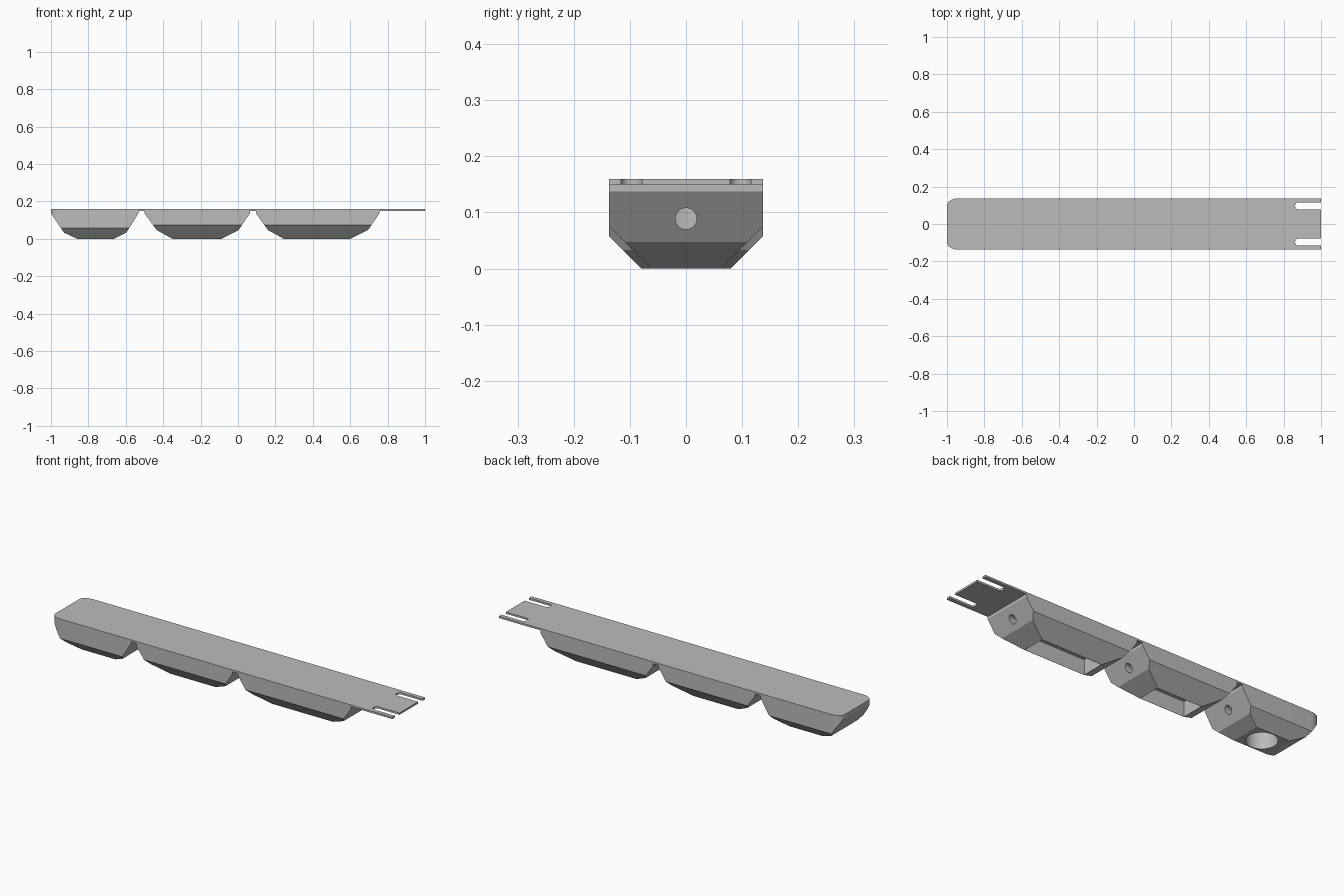
import bpy, bmesh, math
from mathutils import Vector

cube = bpy.data.objects.get("Cube")
if cube:
    bpy.data.objects.remove(cube)

HALF, TOP, PLATE_Z = 0.137, 0.16, 0.15

grey = bpy.data.materials.new("plain grey")
grey.use_nodes = True
grey.diffuse_color = (0.5, 0.5, 0.5, 1)
grey.node_tree.nodes["Principled BSDF"].inputs["Base Color"].default_value = grey.diffuse_color


def make(name, bm):
    bmesh.ops.recalc_face_normals(bm, faces=bm.faces)
    mesh = bpy.data.meshes.new(name)
    bm.to_mesh(mesh)
    bm.free()
    mesh.materials.append(grey)
    ob = bpy.data.objects.new(name, mesh)
    bpy.context.collection.objects.link(ob)
    return ob


def prism(points, offset):
    """Solid made by sweeping a closed outline along the offset."""
    bm = bmesh.new()
    face = bm.faces.new([bm.verts.new(p) for p in points])
    swept = bmesh.ops.extrude_face_region(bm, geom=[face])["geom"]
    verts = [v for v in swept if isinstance(v, bmesh.types.BMVert)]
    bmesh.ops.translate(bm, verts=verts, vec=offset)
    return bm


def slice_off(bm, point, normal):
    """Remove everything beyond a plane and close the cut."""
    bmesh.ops.bisect_plane(bm, geom=bm.verts[:] + bm.edges[:] + bm.faces[:],
                           plane_co=point, plane_no=normal, clear_outer=True)
    bmesh.ops.holes_fill(bm, edges=[e for e in bm.edges if e.is_boundary])


def cut(ob, cutter):
    mod = ob.modifiers.new("cut", "BOOLEAN")
    mod.operation, mod.solver, mod.object = "DIFFERENCE", "EXACT", cutter
    bpy.ops.object.select_all(action="DESELECT")
    bpy.context.view_layer.objects.active = ob
    ob.select_set(True)
    bpy.ops.object.modifier_apply(modifier=mod.name)
    bpy.data.objects.remove(cutter)


def cylinder(radius, start, end):
    axis = Vector(end) - Vector(start)
    bpy.ops.mesh.primitive_cylinder_add(vertices=48, radius=radius, depth=axis.length,
                                        location=(Vector(start) + Vector(end)) / 2)
    ob = bpy.context.object
    ob.rotation_euler = axis.to_track_quat("Z", "Y").to_euler()
    ob.hide_render = True
    bpy.context.view_layer.update()
    return ob


def box(x0, x1, y, z0, z1):
    ob = make("pocket_cutter", prism([(x0, -y, z0), (x1, -y, z0), (x1, y, z0), (x0, y, z0)],
                                     (0, 0, z1 - z0)))
    ob.hide_render = True
    return ob


# Rounded corner of the tip, as seen from above
RX, RY, STEPS = 0.06, 0.037, 8
corner = [(-1 + RX - RX * math.sin(a), HALF - RY + RY * math.cos(a))
          for a in (i * math.pi / 2 / STEPS for i in range(STEPS + 1))]

# Phalanges: top ends, knuckle ends, flat bottom ends, knuckle height, side chamfer
segments = {
    "tip_segment": (-1, -0.93, -0.86, -0.663, -0.597, -0.532, 0.033, 0.057),
    "middle_segment": (-0.5, -0.435, -0.35, -0.088, 0.003, 0.064, 0.047, 0.075),
    "base_segment": (0.096, 0.16, 0.245, 0.6, 0.695, 0.757, 0.047, 0.075),
}
parts = []
for name, (a, b, c, d, e, f, knee, chamfer) in segments.items():
    side = [(a, PLATE_Z), (a, 0.137), (b, knee), (c, 0), (d, 0), (e, knee), (f, 0.137), (f, PLATE_Z)]
    bm = prism([(x, -HALF, z) for x, z in side], (0, 2 * HALF, 0))
    for s in (-1, 1):
        slice_off(bm, (0, s * HALF, chamfer), (0, s, -1))
        if name == "tip_segment":
            for (x0, y0), (x1, y1) in zip(corner, corner[1:]):
                slice_off(bm, (x0, s * y0, 0), (y1 - y0, s * (x0 - x1), 0))
    ob = make(name, bm)
    # Round socket in the tip, long open pockets in the others
    if name == "tip_segment":
        mid = (c + d) / 2
        cut(ob, cylinder(0.075, (mid, 0, -0.05), (mid, 0, 0.115)))
        tunnel_start = mid
    else:
        cut(ob, box(c, d, HALF - chamfer - 0.001, -0.05, 0.08))
        tunnel_start = a - 0.02
    # Cord tunnel along the length
    cut(ob, cylinder(0.019, (tunnel_start, 0, 0.089), (f + 0.02, 0, 0.089)))
    parts.append(ob)

# Thin flexible top strip with two open slots at its root
SLOT_Y, SLOT_R, SLOT_X = 0.097, 0.019, 0.88


def slot(y):
    arc = [(SLOT_X - SLOT_R * math.sin(t), y + SLOT_R * math.cos(t))
           for t in (i * math.pi / 8 for i in range(9))]
    return [(1, y + SLOT_R)] + arc + [(1, y - SLOT_R)]


outline = ([(x, -y) for x, y in corner[::-1]][::-1][::-1] + [(1, -HALF)]
           + slot(-SLOT_Y)[::-1] + slot(SLOT_Y)[::-1] + [(1, HALF)] + corner)
strip = make("top_strip", prism([(x, y, PLATE_Z) for x, y in outline], (0, 0, TOP - PLATE_Z)))
parts.append(strip)

# Smooth the round walls, keep the creases
bpy.ops.object.select_all(action="DESELECT")
for ob in parts:
    ob.select_set(True)
bpy.context.view_layer.objects.active = strip
bpy.ops.object.shade_smooth_by_angle(angle=math.radians(25))
